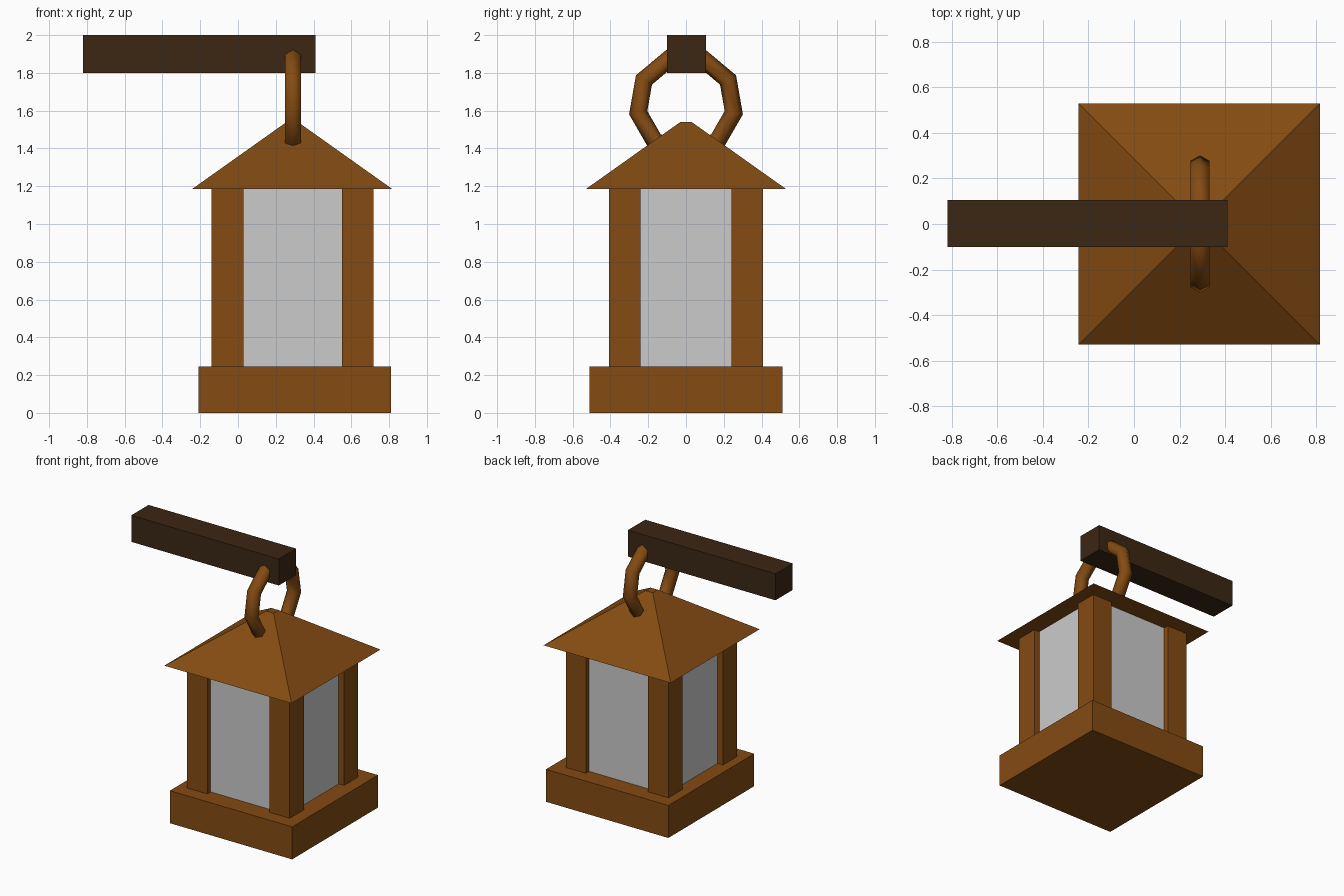
import bpy, bmesh, math

if "Cube" in bpy.data.objects:
    bpy.data.objects.remove(bpy.data.objects["Cube"])


def material(name, color):
    m = bpy.data.materials.new(name)
    m.diffuse_color = (*color, 1)
    m.use_nodes = True
    m.node_tree.nodes["Principled BSDF"].inputs["Base Color"].default_value = m.diffuse_color
    return m


wood = material("brown", (0.23, 0.07, 0.006))
dark = material("dark_brown", (0.045, 0.02, 0.007))


def box(name, x, y, z, mat=None, top=None):
    """Box from (min, max) ranges; top = half width of a tapered upper face."""
    cx, cy = sum(x) / 2, sum(y) / 2
    bm = bmesh.new()
    bmesh.ops.create_cube(bm, size=1)
    for v in bm.verts:
        sx, sy = (1 if c > 0 else -1 for c in v.co.xy)
        up = v.co.z > 0
        hx, hy = (x[1] - x[0]) / 2, (y[1] - y[0]) / 2
        if up and top:
            hx = hy = top
        v.co = (cx + sx * hx, cy + sy * hy, z[1] if up else z[0])
    me = bpy.data.meshes.new(name)
    bm.to_mesh(me)
    bm.free()
    ob = bpy.data.objects.new(name, me)
    bpy.context.collection.objects.link(ob)
    if mat:
        me.materials.append(mat)
    return ob


# Supporting beam
box("beam", (-0.82, 0.41), (-0.10, 0.105), (1.80, 2.0), dark)

# Lantern base and hipped roof
box("base", (-0.21, 0.81), (-0.512, 0.51), (0, 0.245), wood)
box("roof", (-0.243, 0.817), (-0.53, 0.53), (1.185, 1.54), wood, top=0.03)

# Corner posts
for sx, xr in (("left", (-0.14, 0.03)), ("right", (0.55, 0.717))):
    for sy, yr in (("front", (-0.408, -0.24)), ("back", (0.24, 0.408))):
        box(f"post_{sy}_{sx}", xr, yr, (0.245, 1.185), wood)

# Recessed glass panes
box("glass", (-0.095, 0.672), (-0.368, 0.368), (0.245, 1.185))

# Hanging ring through roof and beam
bpy.ops.mesh.primitive_torus_add(
    major_segments=9, minor_segments=6, major_radius=0.257, minor_radius=0.049,
    location=(0.29, 0, 1.634), rotation=(0, math.pi / 2, 0))
ring = bpy.context.object
ring.name = "hanging_ring"
ring.data.materials.append(wood)
bpy.ops.object.shade_smooth()
